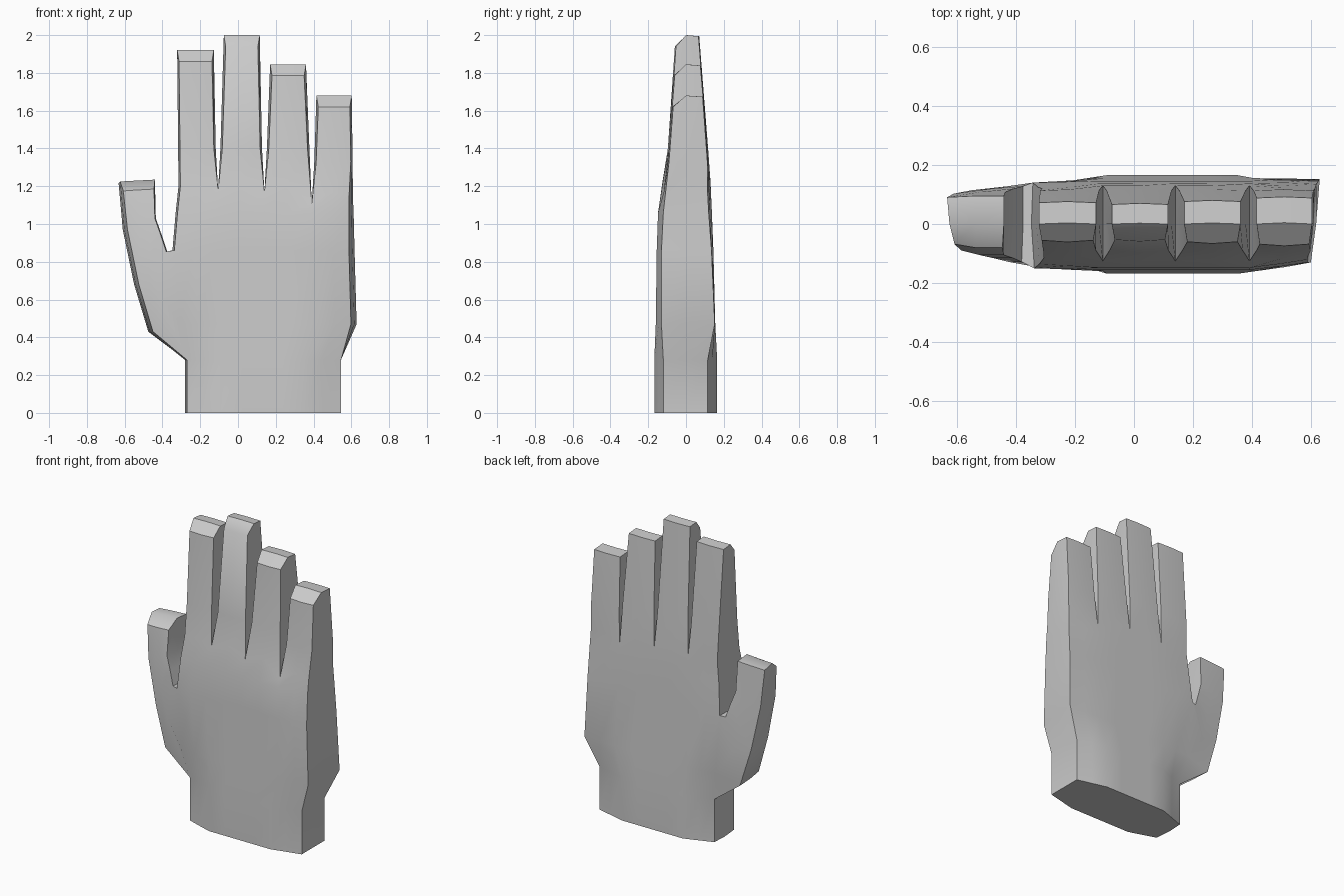
import bpy, bmesh

if "Cube" in bpy.data.objects:
    bpy.data.objects.remove(bpy.data.objects["Cube"])

bm = bmesh.new()


def add(x, y, z):
    return bm.verts.new((x, y, z))


def bridge(a, b, skip=()):
    """Join two closed loops of equal length with quads."""
    n = len(a)
    for i in range(n):
        if i not in skip:
            j = (i + 1) % n
            bm.faces.new((a[i], a[j], b[j], b[i]))


def cap(r):
    """Close an eight point loop with a 2 x 2 patch of quads."""
    p = (r[1].co + r[5].co) / 2
    m = (r[3].co + r[7].co) / 2
    c = bm.verts.new((p + m) / 2)
    c.co.z = m.z
    for k in (1, 3, 5, 7):
        bm.faces.new((r[k - 1], r[k], c, r[k - 2]))


# Nine columns across the palm: finger edges and finger centres
COLS = (0, .11, .223, .36, .49, .626, .763, .88, 1)


def palm_row(zs, xl, xr, yf, yb, left, right, inset):
    """One loop round the palm: 9 front, right middle, 9 back, left middle."""
    front, back = [], []
    for i, f in enumerate(COLS):
        k = max(0, 1 - i / 2, (i - 6) / 2)          # 1 at the sides, 0 over the flat
        side = left if i < 4 else right
        z = zs[i]
        front.append(add(xl + .005 * (i == 0) + (xr - xl) * f - inset * (i == 8),
                         yf + (side[0] - yf) * k, z))
        back.append(add(xl + (xr - xl) * f, yb + (side[1] - yb) * k, z))
    mr = add(xr - inset * .4, 0, zs[8])
    ml = add(xl - .005, 0, zs[0])
    return front + [mr] + back[::-1] + [ml]


# Palm and wrist
rows = [palm_row([z] * 9, *rest) for z, *rest in (
    (0, -.275, .545, -.168, .165, (-.11, .10), (-.12, .115), 0),
    (.28, -.275, .545, -.168, .165, (-.11, .10), (-.12, .115), 0),
    (.47, -.31, .628, -.16, .155, (-.15, .14), (-.13, .152), .03),
    (.86, -.342, .617, -.155, .145, (-.15, .14), (-.13, .135), .03),
    (1.06, -.325, .612, -.148, .137, (-.135, .125), (-.12, .12), .025),
)]
rows.append(palm_row((1.2, 1.21, 1.18, 1.22, 1.17, 1.21, 1.11, 1.17, 1.15),
                     -.31, .608, -.125, .13, (-.115, .12), (-.11, .115), .02))
for k in range(5):
    bridge(rows[k], rows[k + 1], skip=(18, 19) if k in (1, 2) else ())
bm.faces.new(rows[0])

# Fingers grow from the top loop and share the creases between them
top = rows[-1]
front, back = top[:9], top[10:19][::-1]
mids = [top[19]] + [add(front[i].co.x, 0, front[i].co.z - .01) for i in (2, 4, 6)] + [top[9]]


def finger_ring(xl, xr, yf, yb, z, drop):
    c, e = (xl + xr) / 2, .01
    return [add(xl + e, yf, z - drop), add(c, yf - .006, z - drop), add(xr - e, yf, z - drop),
            add(xr, 0, z), add(xr, yb, z - drop * .1), add(c, yb + .004, z - drop * .1),
            add(xl, yb, z - drop * .1), add(xl, 0, z)]


fingers = (  # low left, low right, tip left, tip right, tip height, tip front, tip back
    (-.317, -.118, -.322, -.128, 1.92, -.055, .072),
    (-.093, .127, -.075, .115, 2.0, -.053, .066),
    (.153, .378, .17, .36, 1.845, -.06, .076),
    (.404, .607, .415, .602, 1.68, -.068, .088),
)
for n, (l0, r0, l1, r1, z, yf, yb) in enumerate(fingers):
    i = 2 * n
    base = front[i:i + 3] + [mids[n + 1]] + back[i:i + 3][::-1] + [mids[n]]
    zl = 1.33 if n == 3 else 1.4
    low = finger_ring(l0, r0, -.09, .113, zl, 0)
    tip = finger_ring(l1, r1, yf, yb, z, .06)
    bridge(base, low)
    bridge(low, tip)
    cap(tip)

# Thumb grows from the opening in the palm's left side
a, b, c = rows[1], rows[2], rows[3]
ring = [a[0], b[0], c[0], c[19], c[18], b[18], a[18], a[19]]
for (ox, oz), (ix, iz), yf, yb, drop in (
    ((-.475, .43), (-.375, .855), -.128, .128, 0),
    ((-.55, .68), (-.405, .945), -.115, .12, 0),
    ((-.61, .97), (-.435, 1.03), -.105, .108, 0),
    ((-.632, 1.225), (-.44, 1.235), -.08, .095, .05),
):
    mx, mz = (ox + ix) / 2, (oz + iz) / 2
    new = [add(ox + .025, yf * .85, oz - drop), add(mx, yf, mz - drop), add(ix - .005, yf, iz - drop),
           add(ix, 0, iz), add(ix, yb, iz - drop * .2), add(mx, yb, mz - drop * .2),
           add(ox, yb * .95, oz - drop * .2), add(ox + .008, 0, oz)]
    bridge(ring, new)
    ring = new
cap(ring)

bmesh.ops.recalc_face_normals(bm, faces=bm.faces)
mesh = bpy.data.meshes.new("hand")
bm.to_mesh(mesh)
bm.free()
hand = bpy.data.objects.new("hand", mesh)
bpy.context.collection.objects.link(hand)

# One plain grey for the whole hand
grey = bpy.data.materials.new("light_grey")
grey.diffuse_color = (.6, .6, .6, 1)
grey.use_nodes = True
grey.node_tree.nodes["Principled BSDF"].inputs["Base Color"].default_value = grey.diffuse_color
mesh.materials.append(grey)

bpy.context.view_layer.objects.active = hand
hand.select_set(True)
bpy.ops.object.shade_smooth_by_angle(angle=0.7)
